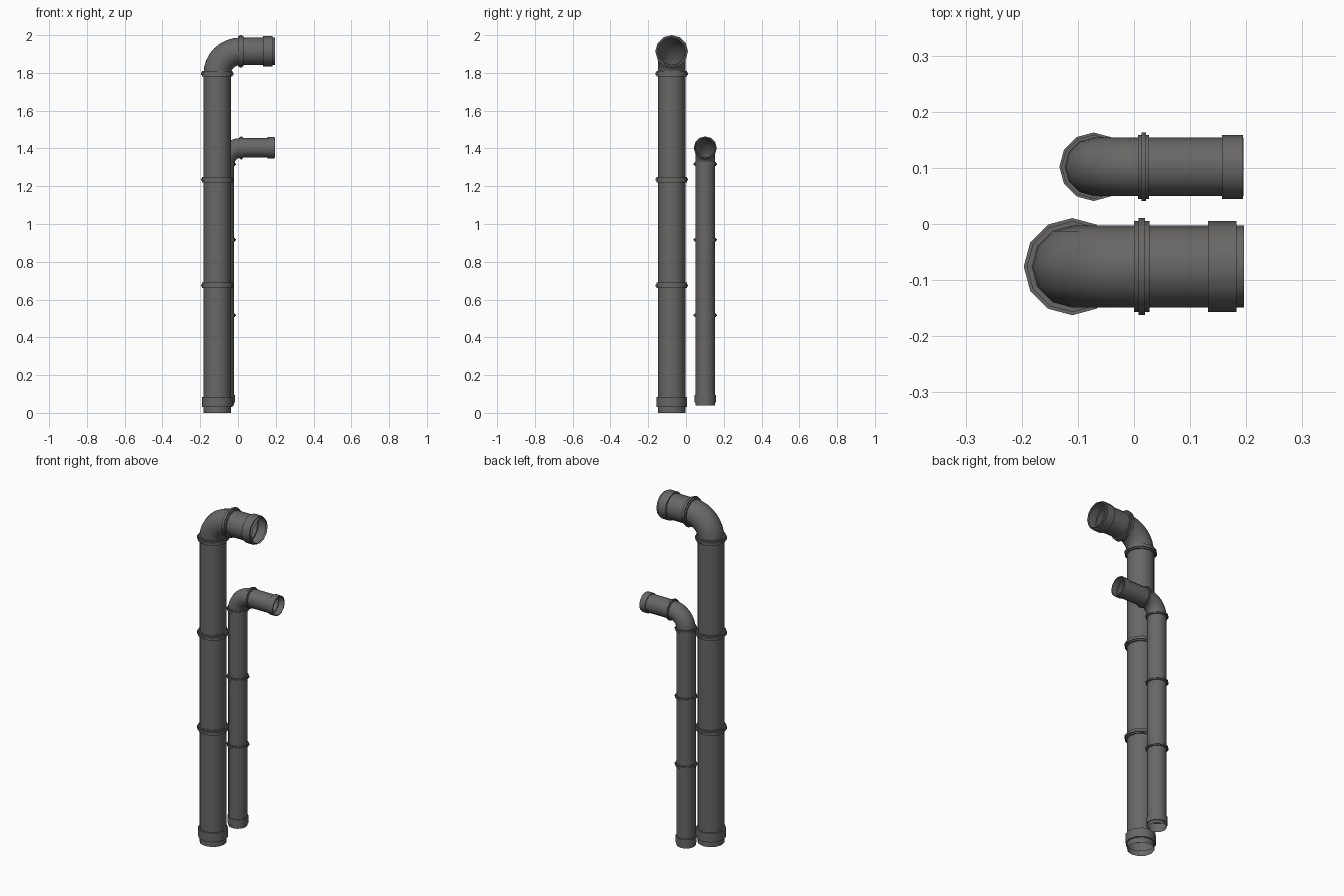
import bpy, bmesh, math
from mathutils import Vector

if "Cube" in bpy.data.objects:
    bpy.data.objects.remove(bpy.data.objects["Cube"])

SIDES = 12
grey = bpy.data.materials.new("dark grey metal")
grey.diffuse_color = (0.14, 0.136, 0.133, 1)
grey.use_nodes = True
grey.node_tree.nodes["Principled BSDF"].inputs["Base Color"].default_value = grey.diffuse_color


def sweep(name, rings, y):
    """Skin a list of rings (x, z, tangent angle in the xz plane, radius)."""
    bm = bmesh.new()
    loops = []
    for x, z, ang, r in rings:
        side = Vector((-math.sin(ang), 0, math.cos(ang)))
        loop = []
        for i in range(SIDES):
            a = 2 * math.pi * i / SIDES
            p = Vector((x, y, z)) + r * (math.cos(a) * side + math.sin(a) * Vector((0, 1, 0)))
            loop.append(bm.verts.new(p))
        loops.append(loop)
    for a, b in zip(loops, loops[1:]):
        for i in range(SIDES):
            j = (i + 1) % SIDES
            bm.faces.new((a[j], a[i], b[i], b[j]))
    # make all faces point away from the pipe axis
    bmesh.ops.recalc_face_normals(bm, faces=bm.faces)
    f = bm.faces[:][0]
    x, z = rings[0][0], rings[0][1]
    if f.normal.dot(f.calc_center_median() - Vector((x, y, z))) < 0:
        bmesh.ops.reverse_faces(bm, faces=bm.faces[:])
    me = bpy.data.meshes.new(name)
    bm.to_mesh(me)
    bm.free()
    me.materials.append(grey)
    me.shade_smooth()
    me.set_sharp_from_angle(angle=math.radians(40))
    ob = bpy.data.objects.new(name, me)
    bpy.context.collection.objects.link(ob)


def pipe(tag, cx, y, top, r, bend, r_collar, r_wide, r_ring, half, half_ring,
         z0, seams, foot, lip, x1):
    up, right = math.pi / 2, 0.0
    zb, xb = top - bend, cx + bend

    # open straight pipes with a raised collar near each mouth
    f0, f1 = foot
    sweep(tag + "_riser", [(cx, z, up, q) for z, q in (
        (z0, r), (f0, r), (f0, r_collar), (f1, r_collar), (f1, r), (zb, r))], y)
    l0, l1 = lip
    sweep(tag + "_outlet", [(x, top, right, q) for x, q in (
        (xb, r), (l0, r), (l0, r_collar), (l1, r_collar), (l1, r), (x1, r))], y)

    # quarter bend
    n = 8
    rings = []
    for i in range(n + 1):
        t = math.pi / 2 * i / n
        rings.append((xb - bend * math.cos(t), zb + bend * math.sin(t), up - t, r))
    sweep(tag + "_elbow", rings, y)

    # stepped joint flanges
    prof = [(-half, r * 0.98), (-half, r_wide), (-half_ring, r_wide), (-half_ring, r_ring),
            (half_ring, r_ring), (half_ring, r_wide), (half, r_wide), (half, r * 0.98)]
    for k, z in enumerate(seams):
        sweep(f"{tag}_riser_flange_{k + 1}", [(cx, z + d, up, q) for d, q in prof], y)
    sweep(tag + "_outlet_flange", [(0.014 + (0.003 if r < 0.06 else 0) + d, top, right, q)
                                   for d, q in prof], y)


pipe("large_pipe", -0.110, -0.076, 1.914, 0.073, 0.121, 0.081, 0.081, 0.0865, 0.014, 0.006,
     0.0, (1.795, 1.235, 0.675), (0.032, 0.085), (0.132, 0.183), 0.196)
pipe("small_pipe", -0.072, 0.102, 1.403, 0.052, 0.088, 0.057, 0.057, 0.061, 0.010, 0.004,
     0.04, (1.317, 0.917, 0.517), (0.056, 0.095), (0.157, 0.194), 0.195)
